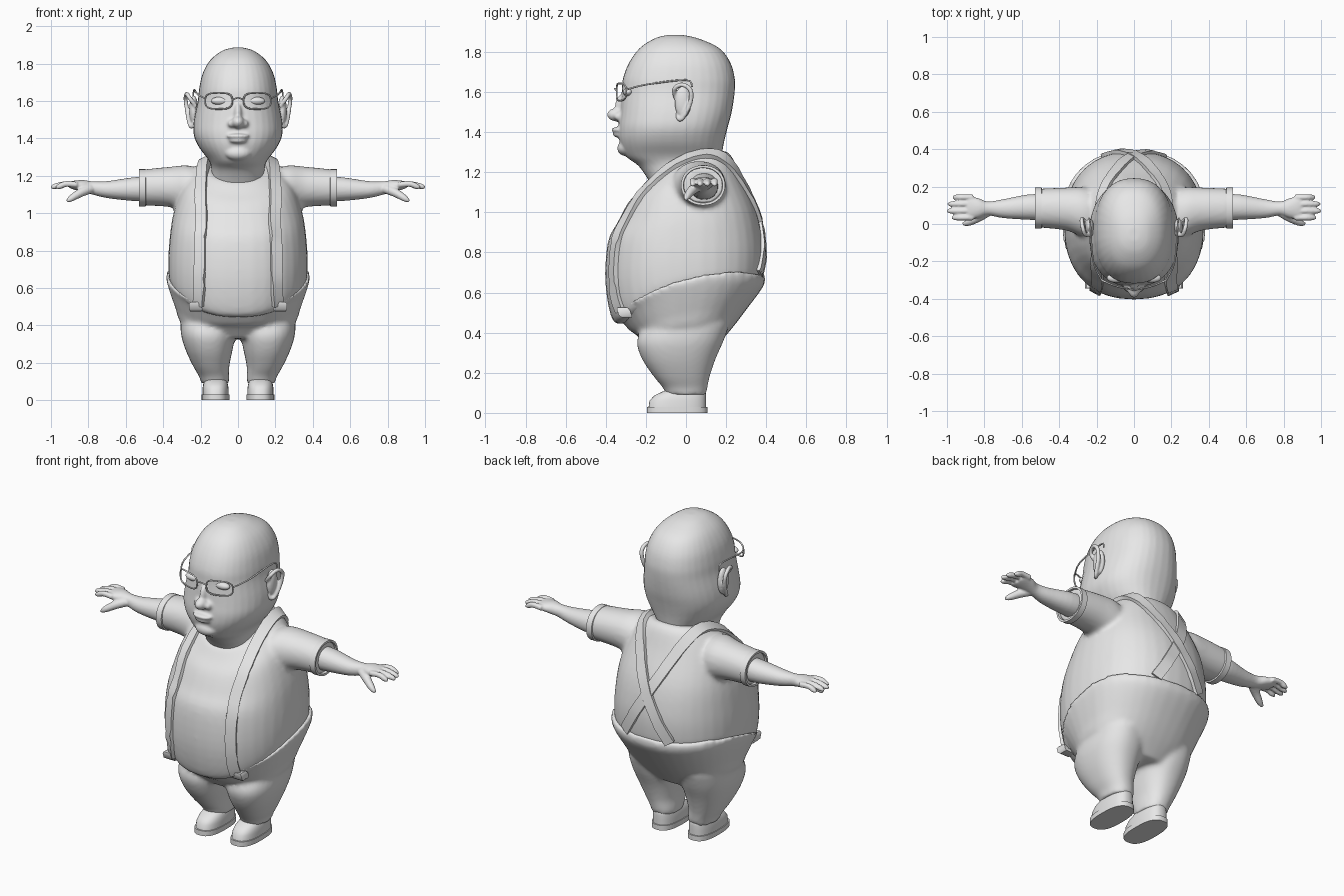
import bpy, bmesh, math
from mathutils import Vector
from mathutils.bvhtree import BVHTree

cube = bpy.data.objects.get("Cube")
if cube:
    bpy.data.objects.remove(cube, do_unlink=True)

SIDES = 36
grey = bpy.data.materials.new("plain grey")
grey.use_nodes = True
grey.diffuse_color = (0.8, 0.8, 0.8, 1)
grey.node_tree.nodes["Principled BSDF"].inputs["Base Color"].default_value = (0.8, 0.8, 0.8, 1)


def spline(pts, k):
    """Catmull-Rom points through pts, k steps per span."""
    out = []
    for i in range(len(pts) - 1):
        a, b, c = pts[max(i - 1, 0)], pts[i], pts[i + 1]
        d = pts[min(i + 2, len(pts) - 1)]
        for j in range(k):
            t = j / k
            out.append((b * 2 + (c - a) * t + (a * 2 - b * 5 + c * 4 - d) * t ** 2
                        + (b * 3 - a - c * 3 + d) * t ** 3) * 0.5)
    return out + [pts[-1]]


def oval(n):
    """Points of a unit superellipse."""
    for i in range(SIDES):
        a = math.tau * i / SIDES
        c, s = math.cos(a), math.sin(a)
        yield (math.copysign(abs(c) ** (2 / n), c), math.copysign(abs(s) ** (2 / n), s))


def flat_ring(z, bend, front, back, rx, cx=0, n=2.3):
    """Level section whose height follows the drape of a waistband or collar."""
    ring = []
    for u, v in oval(n):
        y = (front + back) / 2 + v * (back - front) / 2
        ring.append(Vector((cx + u * rx, y, z + bend * (y - 2.2 * y * y))))
    return ring


def side_ring(x, cy, cz, ry, rz, s=1):
    return [Vector((s * x, cy + u * ry, cz + v * rz)) for u, v in oval(2.1)]


def loft(rings, k=4):
    """Capped skin over rings; returns (verts, faces)."""
    rings = list(zip(*[spline(col, k) for col in zip(*rings)]))
    m = len(rings[0])
    verts = [p for r in rings for p in r]
    faces = [(i * m + j, i * m + (j + 1) % m, (i + 1) * m + (j + 1) % m, (i + 1) * m + j)
             for i in range(len(rings) - 1) for j in range(m)]
    last = (len(rings) - 1) * m
    return verts, faces + [tuple(range(m)), tuple(range(last, last + m))]


def ball(x, y, z, rx, ry, rz):
    rings = []
    for i in range(13):
        a = math.pi * (i + 0.15) / 12.3
        w = math.sin(a)
        rings.append(flat_ring(z - rz * math.cos(a), 0, y - ry * w, y + ry * w, rx * w, x, 2))
    return loft(rings, 1)


def tube(pts, ref=(0, 0, 1), k=4, sides=10):
    """Round tube along (x, y, z, radius) points."""
    path = spline([Vector(p) for p in pts], k)
    rings = []
    for i, p in enumerate(path):
        t = (path[min(i + 1, len(path) - 1)] - path[max(i - 1, 0)]).to_3d().normalized()
        u = t.cross(Vector(ref)).normalized()
        v = t.cross(u)
        angles = [math.tau * j / sides for j in range(sides)]
        rings.append([p.to_3d() + (u * math.cos(a) + v * math.sin(a)) * p[3] for a in angles])
    return loft(rings, 1)


def build(name, parts, voxel=0, relax=6):
    """One object from several parts, fused into one skin when voxel is set."""
    verts, faces = [], []
    for v, f in parts:
        faces += [tuple(i + len(verts) for i in face) for face in f]
        verts += v
    mesh = bpy.data.meshes.new(name)
    mesh.from_pydata(verts, [], faces)
    bm = bmesh.new()
    bm.from_mesh(mesh)
    bmesh.ops.recalc_face_normals(bm, faces=bm.faces)
    bm.to_mesh(mesh)
    bm.free()
    mesh.materials.append(grey)
    obj = bpy.data.objects.new(name, mesh)
    bpy.context.collection.objects.link(obj)
    bpy.ops.object.select_all(action='DESELECT')
    obj.select_set(True)
    bpy.context.view_layer.objects.active = obj
    bpy.ops.object.shade_smooth_by_angle(angle=math.radians(45))
    if voxel:
        fuse = obj.modifiers.new("fuse", 'REMESH')
        fuse.mode, fuse.voxel_size, fuse.use_smooth_shade = 'VOXEL', voxel, True
        soft = obj.modifiers.new("soften", 'SMOOTH')
        soft.factor, soft.iterations = 0.5, relax
    return obj


def both(fn):
    return [part for s in (1, -1) for part in fn(s)]


# Shirt: torso with short sleeves
torso = loft([flat_ring(*r) for r in (
    (0.58, 0.27, -0.3, 0.3, 0.3), (0.64, 0.27, -0.366, 0.37, 0.362),
    (0.72, 0.1, -0.402, 0.386, 0.373), (0.85, 0, -0.39, 0.384, 0.367),
    (1.0, 0.08, -0.34, 0.35, 0.345), (1.15, 0.22, -0.29, 0.275, 0.295),
    (1.235, 0.36, -0.24, 0.23, 0.225), (1.265, 0.38, -0.2, 0.195, 0.18))])
sleeves = both(lambda s: [loft([side_ring(*r, s) for r in (
    (0.12, 0.05, 1.08, 0.1, 0.12), (0.25, 0.06, 1.125, 0.135, 0.128),
    (0.36, 0.08, 1.14, 0.115, 0.108), (0.52, 0.085, 1.137, 0.103, 0.095))])])
build("shirt", [torso] + sleeves, 0.013)

# Trousers: seat and two tapering legs
seat = loft([flat_ring(*r) for r in (
    (0.33, 0, -0.19, 0.15, 0.17), (0.41, 0.05, -0.25, 0.225, 0.3),
    (0.5, 0.2, -0.28, 0.305, 0.337), (0.62, 0.26, -0.335, 0.388, 0.378),
    (0.675, 0.27, -0.38, 0.392, 0.388))])
legs = both(lambda s: [loft([flat_ring(z, 0, f, b, r, s * cx) for z, f, b, r, cx in (
    (0.09, -0.1, 0.1, 0.074, 0.122), (0.125, -0.115, 0.107, 0.08, 0.127),
    (0.18, -0.16, 0.118, 0.096, 0.143), (0.27, -0.22, 0.148, 0.126, 0.155),
    (0.36, -0.245, 0.188, 0.146, 0.16), (0.45, -0.2, 0.22, 0.14, 0.165))])])
build("trousers", [seat] + legs, 0.013)

# Head with nose, lips and chin
skull = loft([flat_ring(z, 0, f, b, r) for z, f, b, r in (
    (1.15, -0.18, 0.165, 0.15), (1.23, -0.235, 0.17, 0.142), (1.28, -0.3, 0.178, 0.155),
    (1.35, -0.33, 0.19, 0.207), (1.42, -0.336, 0.207, 0.237), (1.5, -0.328, 0.228, 0.235),
    (1.6, -0.32, 0.243, 0.215), (1.67, -0.314, 0.243, 0.207), (1.75, -0.282, 0.22, 0.188),
    (1.82, -0.23, 0.165, 0.147), (1.868, -0.155, 0.06, 0.085), (1.885, -0.09, -0.02, 0.03))])
face = [ball(0, -0.342, 1.487, 0.034, 0.052, 0.034), ball(0, -0.318, 1.53, 0.022, 0.036, 0.06),
        ball(0, -0.337, 1.412, 0.062, 0.036, 0.014), ball(0, -0.332, 1.387, 0.05, 0.033, 0.014),
        ball(0, -0.298, 1.32, 0.07, 0.045, 0.04)]
face += both(lambda s: [ball(s * 0.035, -0.328, 1.478, 0.022, 0.032, 0.022)])
build("head", [skull] + face, 0.008, 4)

# Glasses: bridge, rims and temples
def rim_point(s, u, v):
    x = 0.103 + 0.072 * u
    return (s * x, -0.347 + 1.6 * x * x, 1.6 + 0.043 * v, 0.0045)


def rim(s):
    pts = [rim_point(s, u, v) for u, v in oval(3.2)]
    return tube(pts + pts[:1], (0, 1, 0), 1, 8)


build("glasses_bridge", [tube([(-0.032, -0.345, 1.605, 0.0045), (0, -0.354, 1.617, 0.0045),
                               (0.032, -0.345, 1.605, 0.0045)])])

# Straps follow the torso, cross at the back and end in clips at the front
surface = BVHTree.FromPolygons(*torso)


def ribbon(pts, width, lift):
    path = spline([Vector(p) for p in pts], 5)
    rings = []
    for i, p in enumerate(path):
        t = (path[min(i + 1, len(path) - 1)] - path[max(i - 1, 0)]).normalized()
        spot, n = surface.find_nearest(p)[:2]
        if n.dot(spot - Vector((0, 0, 0.85))) < 0:
            n = -n
        w = t.cross(n).normalized() * width / 2
        rings.append([spot - w - n * 0.02, spot + w - n * 0.02,
                      spot + w + n * lift, spot - w + n * lift])
    return loft(rings, 1)


for side, s in (("left", 1), ("right", -1)):
    build(side + "_eye", [ball(s * 0.095, -0.288, 1.6, 0.05, 0.026, 0.022)])
    build(side + "_glasses_rim", [rim(s)])
    build(side + "_glasses_temple", [tube([(s * x, y, z, 0.0045) for x, y, z in (
        (0.174, -0.297, 1.612), (0.218, -0.2, 1.637), (0.234, 0, 1.66), (0.24, 0.03, 1.625))])])

    # Ear: shallow bowl with a raised rim
    bowl = ball(s * 0.237, -0.015, 1.55, 0.024, 0.042, 0.08)
    edge = tube([(s * x, y, z, 0.012) for x, y, z in (
        (0.225, -0.05, 1.57), (0.258, -0.058, 1.615), (0.274, -0.02, 1.637),
        (0.28, 0.022, 1.61), (0.272, 0.022, 1.55), (0.262, -0.005, 1.49),
        (0.248, -0.03, 1.462), (0.225, -0.045, 1.49))], (1, 0, 0))
    build(side + "_ear", [bowl, edge], 0.006, 3)

    # Sleeve cuff with a recessed opening
    build(side + "_cuff", [loft([side_ring(x, 0.085, 1.135, ry, rz, s) for x, ry, rz in (
        (0.49, 0.1, 0.09), (0.495, 0.11, 0.1), (0.53, 0.11, 0.1),
        (0.53, 0.098, 0.088), (0.505, 0.094, 0.084))], 1)])

    # Forearm, palm, four fingers and thumb
    arm = [loft([side_ring(*r, s) for r in (
        (0.47, 0.09, 1.13, 0.07, 0.068), (0.57, 0.09, 1.128, 0.067, 0.062),
        (0.7, 0.082, 1.126, 0.05, 0.045), (0.78, 0.083, 1.135, 0.037, 0.035),
        (0.83, 0.085, 1.145, 0.052, 0.032), (0.88, 0.088, 1.15, 0.061, 0.023),
        (0.9, 0.088, 1.15, 0.052, 0.016))])]
    for y, tip in ((0.034, 0.975), (0.07, 1.0), (0.107, 0.995), (0.143, 0.97)):
        arm.append(tube([(s * 0.86, y, 1.152, 0.016), (s * 0.92, y, 1.156, 0.016),
                         (s * (tip - 0.02), y, 1.143, 0.015), (s * tip, y, 1.136, 0.007)]))
    arm.append(tube([(s * 0.79, 0.06, 1.13, 0.026), (s * 0.84, 0.03, 1.11, 0.024),
                     (s * 0.89, 0.006, 1.08, 0.018), (s * 0.915, 0, 1.064, 0.008)]))
    build(side + "_arm", arm, 0.006, 3)

    # Strap and clip
    build(side + "_strap", [ribbon([(s * x, y, z) for x, y, z in (
        (0.225, -0.34, 0.5), (0.225, -0.4, 0.65), (0.225, -0.4, 0.85), (0.222, -0.33, 1.02),
        (0.212, -0.2, 1.17), (0.2, -0.03, 1.28), (0.185, 0.1, 1.31), (0.14, 0.24, 1.23),
        (0.065, 0.34, 1.08), (0, 0.4, 0.96), (-0.08, 0.41, 0.82), (-0.16, 0.4, 0.69))],
        0.062, 0.016 + 0.002 * s)])
    build(side + "_clip", [loft([
        [Vector((s * 0.225 + u, y + v, z)) for u, v in ((-w, -d), (w, -d), (w, d), (-w, d))]
        for w, d, y, z in ((0.03, 0.025, -0.295, 0.475), (0.037, 0.032, -0.302, 0.485),
                           (0.037, 0.032, -0.312, 0.515), (0.03, 0.025, -0.318, 0.525))], 1)])

    # Shoe: flat sole and rounded upper
    build(side + "_sole", [loft([flat_ring(z, 0, -0.195, 0.107, 0.074, s * 0.12, 2.6)
                                 for z in (0, 0.03)], 1)])
    build(side + "_shoe", [loft([flat_ring(z, 0, f, b, r, s * 0.12, 2.5) for z, f, b, r in (
        (0.02, -0.188, 0.1, 0.07), (0.06, -0.182, 0.1, 0.07), (0.085, -0.16, 0.1, 0.066),
        (0.105, -0.12, 0.098, 0.06), (0.12, -0.08, 0.09, 0.05))], 1)])
